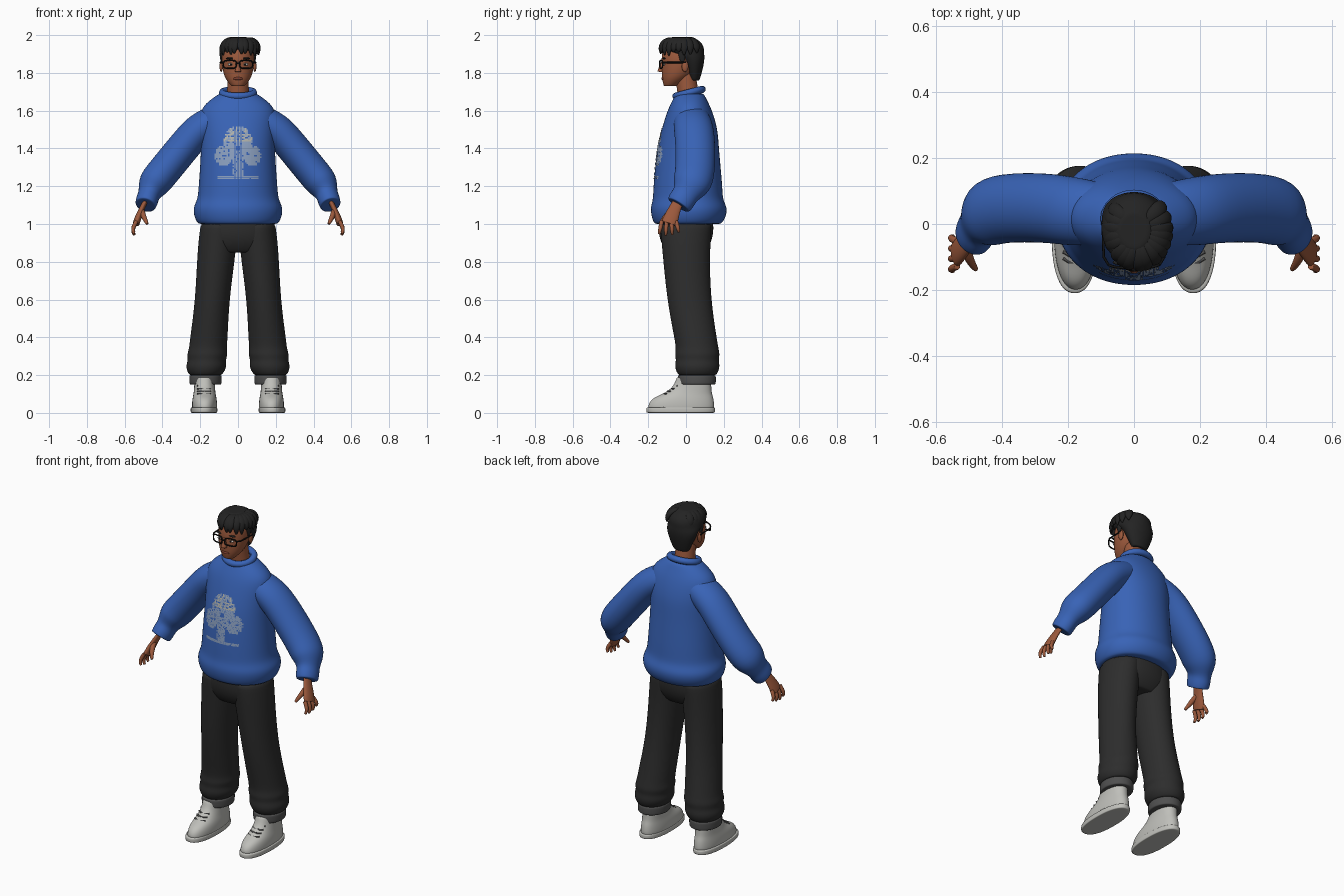
import bpy, bmesh, math, random
from math import sin, cos, hypot, copysign, tau, radians
from mathutils import Vector
from mathutils.bvhtree import BVHTree

random.seed(4)
cube = bpy.data.objects.get("Cube")
if cube:
    bpy.data.objects.remove(cube, do_unlink=True)


def material(name, red, green, blue):
    mat = bpy.data.materials.new(name)
    mat.use_nodes = True
    colour = (red, green, blue, 1)
    mat.diffuse_color = colour
    shader = next(node for node in mat.node_tree.nodes if node.type == "BSDF_PRINCIPLED")
    shader.inputs["Base Color"].default_value = colour
    return mat


def grey_material(name, value):
    return material(name, value, value, value)


sweater_blue = material("sweater blue", .04, .125, .47)
print_blue = material("print pale blue", .26, .35, .52)
print_cream = material("print cream", .45, .45, .4)
skin_brown = material("skin brown", .33, .1, .045)
lip_brown = material("lip brown", .2, .05, .03)
shoe_white = material("shoe off white", .52, .52, .49)
trouser_charcoal = grey_material("trouser charcoal", .026)
cuff_grey = grey_material("cuff grey", .08)
hair_black = grey_material("hair black", .017)
frame_black = grey_material("frame black", .006)


def add_object(name, data, mat, mirror=False):
    obj = bpy.data.objects.new(name, data)
    bpy.context.collection.objects.link(obj)
    data.materials.append(mat)
    if mirror:
        obj.modifiers.new("Mirror", "MIRROR").use_mirror_merge = False
    return obj


def add_mesh(name, bm, mat, mirror=False):
    mesh = bpy.data.meshes.new(name)
    bm.to_mesh(mesh)
    bm.free()
    mesh.shade_smooth()
    return add_object(name, mesh, mat, mirror)


def signed_power(value, power):
    return copysign(abs(value) ** power, value)


def skin_rings(name, mat, rings, mirror, sides, power):
    """Smooth closed skin over rings given as (centre, half axis, half axis)."""
    bm = bmesh.new()
    # a slightly smaller ring at each end keeps the caps firm
    first, last = [(centre, u * .9, v * .9) for centre, u, v in (rings[0], rings[-1])]
    loops = []
    for centre, u, v in [first, *rings, last]:
        angles = [tau * k / sides for k in range(sides)]
        loops.append([bm.verts.new(centre + u * signed_power(cos(a), power) + v * signed_power(sin(a), power))
                      for a in angles])
    for lower, upper in zip(loops, loops[1:]):
        for k in range(sides):
            bm.faces.new((lower[k - 1], lower[k], upper[k], upper[k - 1]))
    bm.faces.new(loops[0])
    bm.faces.new(loops[-1])
    bmesh.ops.recalc_face_normals(bm, faces=bm.faces)
    obj = add_mesh(name, bm, mat, mirror)
    subdivision = obj.modifiers.new("Subdivision", "SUBSURF")
    subdivision.levels = subdivision.render_levels = 2
    return obj


def stack(name, mat, rows, x=0, splay=0, mirror=False, power=1):
    """Level rings from rows of (z, y, half width, half depth)."""
    rings = [(Vector((x + splay * (1 - z), y, z)), Vector((width, 0, 0)), Vector((0, depth, 0)))
             for z, y, width, depth in rows]
    return skin_rings(name, mat, rings, mirror, 24, power)


def limb(name, mat, rows, side=(0, 1, 0), flat=1, mirror=True):
    """Rings square to a path, from rows of (x, y, z, radius)."""
    path = [Vector(row[:3]) for row in rows]
    rings = []
    for i, row in enumerate(rows):
        along = path[min(i + 1, len(path) - 1)] - path[max(i - 1, 0)]
        across = along.cross(Vector(side)).normalized()
        wide = across.cross(along).normalized()
        rings.append((path[i], wide * row[3], across * row[3] * flat))
    return skin_rings(name, mat, rings, mirror, 12, 1)


def tube(name, mat, points, radius, mirror=False, cyclic=False):
    curve = bpy.data.curves.new(name, "CURVE")
    curve.dimensions = "3D"
    curve.bevel_depth = radius
    curve.bevel_resolution = 2
    curve.use_fill_caps = True
    spline = curve.splines.new("POLY")
    spline.points.add(len(points) - 1)
    for point, location in zip(spline.points, points):
        point.co = (*location, 1)
    spline.use_cyclic_u = cyclic
    return add_object(name, curve, mat, mirror)


def ball(name, mat, location, scale, mirror=False):
    bm = bmesh.new()
    bmesh.ops.create_uvsphere(bm, u_segments=16, v_segments=10, radius=1)
    bmesh.ops.scale(bm, vec=scale, verts=bm.verts)
    bmesh.ops.translate(bm, vec=location, verts=bm.verts)
    return add_mesh(name, bm, mat, mirror)


circle = [tau * k / 32 for k in range(32)]

# Sweater: body with gathered hem, collar, sleeves with gathered cuffs
body = stack("sweater_body", sweater_blue, [
    (1, .01, .215, .18), (1.04, .015, .235, .2), (1.09, .015, .24, .205), (1.13, .01, .215, .185),
    (1.2, .01, .21, .185), (1.4, .01, .195, .165), (1.5, .02, .2, .15),
    (1.6, .02, .205, .12), (1.65, .02, .16, .095), (1.69, .02, .1, .075)], power=.95)
tube("collar", sweater_blue, [(.083 * cos(a), .016 + .07 * sin(a), 1.695 + .018 * sin(a)) for a in circle],
     .019, cyclic=True)
limb("sleeve", sweater_blue, [
    (.1, .03, 1.56, .1), (.2, .04, 1.51, .11), (.27, .05, 1.43, .11), (.4, .05, 1.27, .11),
    (.45, .03, 1.21, .11), (.47, 0, 1.16, .07), (.48, -.02, 1.13, .075), (.49, -.04, 1.1, .07)], flat=.83)

# Chest print: small squares laid on the front of the sweater
surface = BVHTree.FromObject(body, bpy.context.evaluated_depsgraph_get())
cell = .008


def in_print(x, z):
    eye = hypot(x, z - 1.4) < .014
    cap = hypot(x / .075, (z - 1.435) / .085) < 1
    lobe = hypot((x - .075) / .047, (z - 1.36) / .055) < 1
    stem = x < .03 and 1.24 < z < 1.37
    foot = x < .105 and 1.235 < z < 1.255
    return (cap or lobe or stem or foot) and not eye


def on_sweater(x, z):
    hit = surface.ray_cast(Vector((x, -1, z)), Vector((0, 1, 0)))[0]
    return hit - Vector((0, .003, 0))


bm = bmesh.new()
for column in range(-15, 16):
    for row in range(40):
        x, z = column * cell, 1.225 + row * cell
        if in_print(abs(x), z) and random.random() < .9:
            left, right, low, high = x - cell * .48, x + cell * .48, z - cell * .48, z + cell * .48
            corners = [(left, low), (right, low), (right, high), (left, high)]
            face = bm.faces.new([bm.verts.new(on_sweater(*corner)) for corner in corners])
            face.material_index = int(z > 1.44 and random.random() < .6)
chest_print = add_mesh("chest_print", bm, print_blue)
chest_print.data.materials.append(print_cream)

# Trousers: seat, baggy legs with folds above the ankle, turned-up cuffs
stack("trouser_seat", trouser_charcoal, [
    (1.05, 0, .19, .14), (.97, 0, .2, .15), (.9, 0, .2, .135), (.85, 0, .16, .1)], power=.9)
folds = [(.34 - .03 * k, .06, .1 + .009 * (k % 2), .113 + .007 * (k % 2)) for k in range(5)]
stack("trouser_leg", trouser_charcoal, [
    (1, 0, .1, .14), (.85, 0, .103, .125), (.6, .015, .09, .117), (.4, .05, .1, .113),
    *folds, (.2, .06, .085, .1)], x=.1, splay=.09, mirror=True)
stack("trouser_cuff", cuff_grey, [(z, .057, .086, .102) for z in (.2, .18, .15)], x=.172, mirror=True)

# Shoes: sole, high upper, laces
stack("shoe_sole", shoe_white, [(z, -.028, .071, .184) for z in (0, .015, .03)], x=.18, mirror=True, power=.85)
stack("shoe_upper", shoe_white, [
    (.02, -.026, .067, .178), (.055, -.024, .067, .174), (.083, -.012, .063, .157),
    (.105, .012, .058, .125), (.14, .035, .055, .1), (.19, .04, .054, .09)], x=.177, mirror=True, power=.9)
for k in range(4):
    y, z = .02 * k - .125, .1 + .014 * k
    tube("shoe_lace", cuff_grey, [(.18 + side, y + abs(side) * .6, z) for side in (-.035, -.015, .015, .035)],
         .005, mirror=True)

# Hands: palm, four fingers from one rule, thumb
limb("palm", skin_brown, [(.49, -.04, 1.12, .03), (.51, -.06, 1.08, .033), (.53, -.08, 1.03, .043),
                          (.54, -.09, 1, .043)], flat=.45)
for offset, length in ((-.036, .052), (-.012, .06), (.012, .055), (.036, .042)):
    bends = [(-.3, .537), (.3, .554), (.7, .557), (1, .549)]
    limb("finger", skin_brown, [(x, offset * (1.15 + t * .3) - .09, 1 - length * t, .012 - .005 * t * t)
                                for t, x in bends])
limb("thumb", skin_brown, [(.51, -.075, 1.07, .016), (.5, -.11, 1.04, .015), (.48, -.138, 1, .008)])

# Neck, head and face
stack("neck", skin_brown, [(1.64, .02, .065, .06), (1.7, .01, .057, .056), (1.8, -.005, .056, .056)])
stack("head", skin_brown, [
    (1.73, -.083, .035, .035), (1.765, -.06, .065, .067), (1.8, -.042, .079, .087),
    (1.845, -.034, .086, .096), (1.9, -.027, .087, .104), (1.95, -.022, .07, .085)])
limb("nose", skin_brown, [(0, -.122, 1.86, .009), (0, -.132, 1.83, .012), (0, -.135, 1.805, .018)],
     mirror=False)
ball("ear", skin_brown, (.089, -.005, 1.835), (.009, .018, .03), mirror=True)
ball("lips", lip_brown, (0, -.121, 1.77), (.025, .01, .009))
ball("eye", shoe_white, (.038, -.117, 1.845), (.016, .007, .007), mirror=True)
ball("iris", frame_black, (.038, -.122, 1.845), (.006, .004, .006), mirror=True)
ball("eyebrow", hair_black, (.04, -.116, 1.877), (.025, .009, .005), mirror=True)

# Glasses: rounded rims, bridge, temples
rim = [(.043 + .034 * signed_power(cos(a), .55), -.132 + .008 * cos(a), 1.845 + .021 * signed_power(sin(a), .55))
       for a in circle]
tube("glasses_rim", frame_black, rim, .004, mirror=True, cyclic=True)
tube("glasses_bridge", frame_black, [(x, -.14, 1.85) for x in (-.011, .011)], .004)
tube("glasses_temple", frame_black, [(.077, -.125, 1.855), (.092, -.1, 1.855), (.095, 0, 1.855)], .004, mirror=True)

# Hair: cap down to the nape, locks sweeping out from the crown, sideburns
stack("hair_cap", hair_black, [
    (1.76, .045, .05, .027), (1.84, .042, .087, .053), (1.885, .03, .098, .069), (1.91, -.008, .1, .104),
    (1.94, -.018, .1, .114), (1.97, -.02, .085, .095), (1.99, -.02, .045, .055)])
for k in range(17):
    angle = radians(16 * k - 128 + random.uniform(-5, 5))
    tip = random.uniform(1.89, 1.918)
    sweep = [(.2, 1.973, .012), (.55, 1.98, .022), (.85, 1.963, .026), (1, 1.93, .02), (.97, tip, .004)]
    limb("hair_lock", hair_black, [
        (.1 * reach * sin(angle) + .012, -.018 - .12 * reach * cos(angle), z, radius) for reach, z, radius in sweep],
        side=(cos(angle), sin(angle), 0), flat=.65, mirror=False)
limb("sideburn", hair_black, [(.085, -.025, 1.92, .02), (.088, -.02, 1.88, .018), (.086, -.018, 1.85, .008)], flat=.5)
